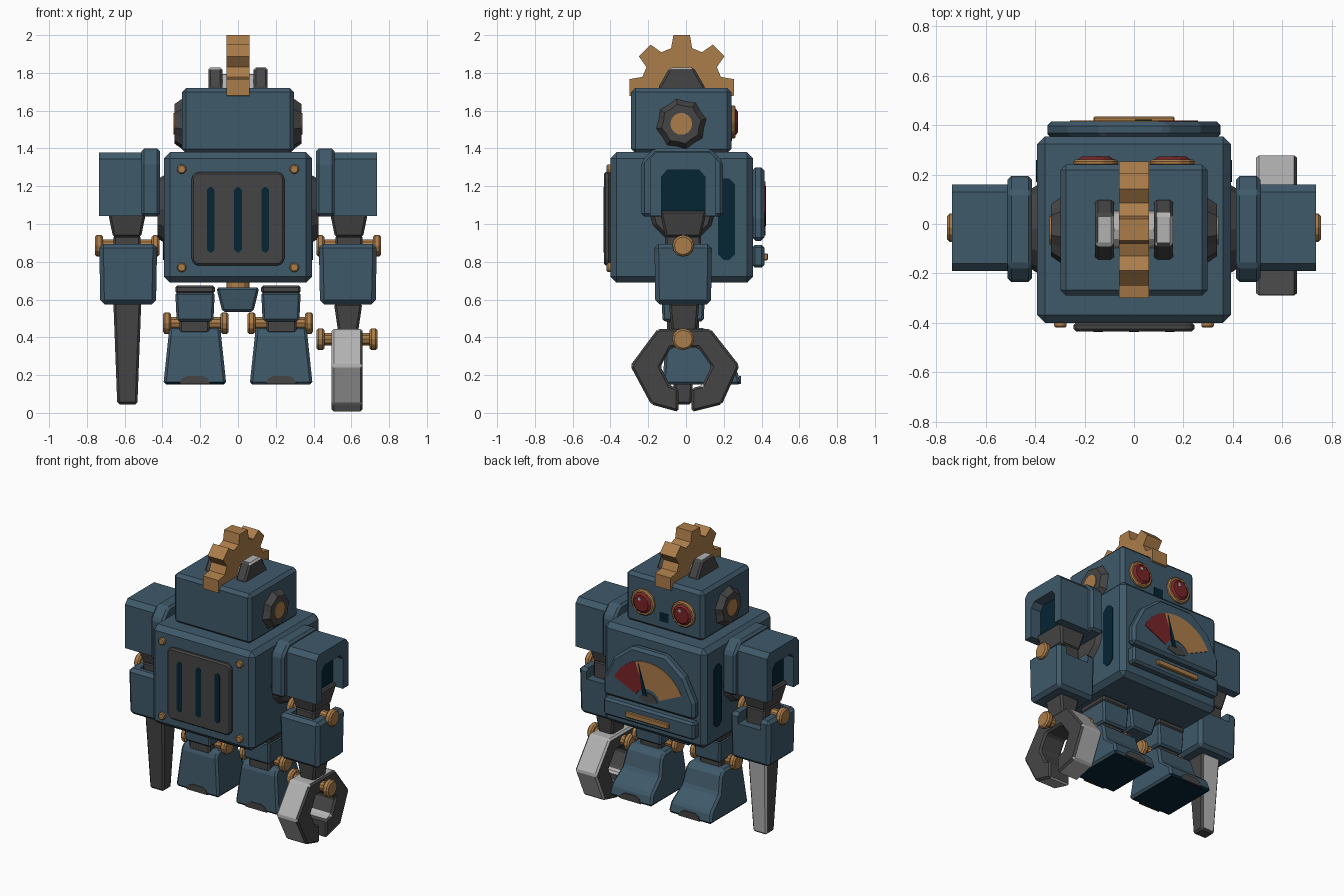
import bpy, bmesh, math
from mathutils import Vector

cube = bpy.data.objects.get("Cube")
if cube:
    bpy.data.objects.remove(cube, do_unlink=True)


def material(name, rgb):
    m = bpy.data.materials.new(name)
    m.use_nodes = True
    col = (*rgb, 1)
    m.diffuse_color = col
    m.node_tree.nodes["Principled BSDF"].inputs["Base Color"].default_value = col
    return m


BLUE = material("steel blue", (.05, .1, .142))
NAVY = material("dark navy", (.0015, .018, .034))
BRASS = material("brass", (.41, .205, .068))
DARK = material("dark grey", (.06, .06, .06))
LIGHT = material("light grey", (.45, .45, .45))
RED = material("dark red", (.19, .018, .022))
CY = -.02  # centre line of head, arms and legs in y


def finish(name, bm, mats, bevel=0, rule=None):
    """Turn a bmesh into an object; rule(normal, centre) gives a slot."""
    bmesh.ops.recalc_face_normals(bm, faces=bm.faces)
    bm.normal_update()
    if rule:
        for f in bm.faces:
            f.material_index = int(rule(f.normal, f.calc_center_median()))
    me = bpy.data.meshes.new(name)
    bm.to_mesh(me)
    bm.free()
    for m in mats:
        me.materials.append(m)
    ob = bpy.data.objects.new(name, me)
    bpy.context.collection.objects.link(ob)
    if bevel:
        mod = ob.modifiers.new("bevel", "BEVEL")
        mod.width, mod.segments, mod.limit_method = bevel, 1, 'ANGLE'
        mod.angle_limit = math.radians(35)
    return ob


def prism(name, pts, axis, a, b, *mats, bevel=0, rule=None, end=1):
    """Extrude a 2D profile along an axis; end scales the far profile."""
    put = {'x': lambda p, t: (t, p[0], p[1]), 'y': lambda p, t: (p[0], t, p[1]),
           'z': lambda p, t: (p[0], p[1], t)}[axis]
    mid = sum((Vector(p) for p in pts), Vector((0, 0))) / len(pts)
    bm = bmesh.new()
    near = [bm.verts.new(put(p, a)) for p in pts]
    far = [bm.verts.new(put(mid + (Vector(p) - mid) * end, b)) for p in pts]
    bm.faces.new(near)
    bm.faces.new(far)
    for i in range(len(pts)):
        j = (i + 1) % len(pts)
        bm.faces.new((near[i], near[j], far[j], far[i]))
    return finish(name, bm, mats, bevel, rule)


def block(name, xs, ys, zs, *mats, foot=(1, 1), bevel=.012, rule=None):
    """Box whose bottom can be scaled to taper it."""
    bm = bmesh.new()
    bmesh.ops.create_cube(bm, size=1)
    lo, hi = zip(xs, ys, zs)
    for v in bm.verts:
        k = foot if v.co.z < 0 else (1, 1)
        v.co = [(lo[i] + hi[i]) / 2 + v.co[i] * (hi[i] - lo[i]) * (k[i] if i < 2 else 1)
                for i in range(3)]
    return finish(name, bm, mats, bevel, rule)


def ring(u, v, r, n, r2=None, turn=0):
    """Regular polygon points, optionally with alternating radii."""
    return [(u + (r if i % 2 == 0 or not r2 else r2) * math.cos(turn + math.tau * i / n),
             v + (r if i % 2 == 0 or not r2 else r2) * math.sin(turn + math.tau * i / n))
            for i in range(n)]


def rect(u0, u1, v0, v1, c=0):
    """Rectangle with cut corners."""
    if not c:
        return [(u0, v0), (u1, v0), (u1, v1), (u0, v1)]
    return [(u0 + c, v0), (u1 - c, v0), (u1, v0 + c), (u1, v1 - c),
            (u1 - c, v1), (u0 + c, v1), (u0, v1 - c), (u0, v0 + c)]


def sector(r0, r1, a0, a1, z, n=8):
    ang = [math.radians(a0 + (a1 - a0) * i / n) for i in range(n + 1)]
    return ([(r1 * math.cos(a), z + r1 * math.sin(a)) for a in ang] +
            [(r0 * math.cos(a), z + r0 * math.sin(a)) for a in reversed(ang)])


def mirrored(pts, s):
    return [(s * u, v) for u, v in pts]


def hinge(name, s, x0, x1, z, r):
    """Brass axle with a round cap on each end."""
    prism(name + "_axle", ring(-.015, z, r * .6, 10), 'x', s * (x0 + .02), s * (x1 - .02), BRASS)
    for part, a, b in (("inner", x0, x0 + .042), ("outer", x1 - .042, x1)):
        prism(f"{name}_{part}_cap", ring(-.015, z, r, 12), 'x', s * a, s * b, BRASS, bevel=.01)


# Torso with ventilated panel
block("torso", (-.392, .392), (-.4, .355), (.69, 1.38), BLUE, bevel=.032)
prism("vent_panel", rect(-.245, .245, .78, 1.275, .025), 'y', -.4, -.435, DARK, bevel=.01)
for i in (-1, 0, 1):
    prism("vent_slot", rect(i * .145 - .02, i * .145 + .02, .85, 1.195, .014),
          'y', -.43, -.438, NAVY)
for s in (-1, 1):
    for z in (.77, 1.29):
        prism("panel_rivet", ring(s * .298, z, .025, 12), 'y', -.395, -.42, BRASS, bevel=.006)
    prism("side_slot", rect(.17, .26, .81, 1.24, .03), 'x', s * .388, s * .397, NAVY)

# Gauge
arch = [(.35, .91), (.35, 1.03), (.27, 1.19), (.13, 1.3)]
prism("gauge_plate", arch + mirrored(arch[::-1], -1), 'y', .35, .415, BLUE, bevel=.018)
prism("gauge_dial", sector(.1, .285, 70, 155, .94), 'y', .41, .42, BRASS)
prism("gauge_red_zone", sector(.1, .285, 25, 70, .94), 'y', .41, .42, RED)
prism("gauge_hub", sector(.001, .075, 15, 165, .94), 'y', .41, .42, DARK)
prism("gauge_needle", [(.005, .99), (.04, .99), (.072, 1.2)], 'y', .418, .424, NAVY)
prism("lower_bar", rect(-.35, .35, .77, .89), 'y', .35, .415, BLUE, bevel=.014)
prism("brass_strip", rect(-.165, .165, .808, .845), 'y', .41, .435, BRASS, bevel=.005)

# Head
block("head", (-.297, .297), (-.29, .24), (1.375, 1.72), BLUE, bevel=.022)
prism("mouth_slot", rect(-.035, .035, 1.44, 1.5), 'y', .236, .243, NAVY)
for s in (-1, 1):
    prism("eye_rim", ring(s * .155, 1.54, .092, 10), 'y', .235, .262, BRASS, bevel=.008)
    prism("eye_lens", ring(s * .155, 1.54, .074, 12), 'y', .26, .274, RED, end=.75)
    prism("eye_glint", ring(s * .155 + .012, 1.568, .011, 8), 'y', .272, .276, LIGHT)
    prism("ear", ring(-.025, 1.53, .14, 16, .125, math.pi / 16), 'x', s * .29, s * .337, DARK, end=.76)
    prism("ear_button", ring(-.025, 1.53, .058, 14), 'x', s * .33, s * .342, BRASS)
    prism("crest_nut", ring(-.023, 1.72, .126, 6), 'x', s * .082, s * .157, DARK, LIGHT, bevel=.012,
          rule=lambda n, c: n.z > .9)
prism("crest_axle", ring(-.023, 1.72, .075, 12), 'x', -.09, .09, LIGHT)

# Crest gear
teeth = []
for i in range(8):
    for r, da in ((.215, -15), (.28, -9), (.28, 9), (.215, 15)):
        a = math.radians(i * 45 + da)
        teeth.append((-.023 + r * math.cos(a), 1.723 + r * math.sin(a)))
prism("crest_gear", teeth, 'x', -.06, .06, BRASS)

# Arms
collar = [(-.235, 1.04), (-.235, 1.33), (-.17, 1.4), (.13, 1.4), (.195, 1.33), (.195, 1.04)]
pad = [(-.19, 1.042), (-.19, 1.345), (-.16, 1.378), (.13, 1.378), (.16, 1.345), (.16, 1.042),
       (.1, 1.042), (.1, 1.25), (.07, 1.285), (-.1, 1.285), (-.13, 1.25), (-.13, 1.042)]
for s in (-1, 1):
    side = "left" if s > 0 else "right"

    def span(a, b):
        return sorted((s * a, s * b))

    prism(side + "_shoulder_joint", ring(CY, 1.08, .185, 12), 'x', s * .38, s * .425, DARK, end=.85)
    prism(side + "_shoulder_collar", collar, 'x', s * .413, s * .512, BLUE, bevel=.015)
    prism(side + "_shoulder_pad", pad, 'x', s * .505, s * .737, BLUE)
    block(side + "_shoulder_recess", span(.5, .66), (-.135, .105), (1.06, 1.29), NAVY, bevel=0)
    block(side + "_upper_arm", span(.485, .69), (-.14, .11), (.93, 1.07), DARK, foot=(.72, .75))
    block(side + "_elbow", span(.515, .66), (-.11, .08), (.8, .94), DARK)
    arm = block(side + "_forearm", span(.428, .735), (-.167, .137), (.575, .895), BLUE,
                foot=(.96, .97), bevel=.022)
    cutter = block("forearm_cutter", span(.495, .67), (-.12, .3), (.825, 1), BLUE, bevel=0)
    cutter.hide_render = True
    cutter.hide_set(True)
    cut = arm.modifiers.new("notch", "BOOLEAN")
    cut.object, cut.operation, cut.solver = cutter, 'DIFFERENCE', 'EXACT'
    hinge(side + "_elbow_pin", s, .415, .757, .885, .057)

# Left hand: open claw
block("claw_wrist", (.508, .658), (-.09, .07), (.4, .58), DARK, foot=(.65, .8))
outer = [(-.04, .005), (-.185, .045), (-.295, .25), (-.15, .445),
         (.13, .445), (.283, .25), (.19, .045), (.03, .005)]
inner = [(.03, .13), (.085, .145), (.135, .245), (.065, .345),
         (-.08, .345), (-.135, .245), (-.085, .145), (-.04, .13)]
prism("claw", outer + inner, 'x', .495, .66, DARK, LIGHT, bevel=.012,
      rule=lambda n, c: abs(n.x) < .5 and abs(c.y) > .09
      and n.dot(c - Vector((.577, -.007, .24))) > 0 or n.z > .9)
hinge("claw_pin", 1, .416, .738, .39, .058)

# Right hand: spike
block("spike", (-.66, -.512), (-.09, .06), (.045, .59), DARK, LIGHT, foot=(.72, .6),
      rule=lambda n, c: n.y > .8)

# Hips and legs
prism("waist_rod", ring(0, CY, .062, 12), 'z', .64, .7, BRASS)
block("pelvis", (-.115, .113), (-.13, .1), (.535, .665), BLUE, foot=(.72, .85))
boot = [(-.125, .15), (-.105, .42), (-.08, .45), (.1, .45), (.135, .42),
        (.165, .31), (.27, .225), (.29, .15)]
patch = [(.145, .152), (.16, .182), (.185, .196), (.27, .196), (.295, .182), (.31, .152)]
for s in (-1, 1):
    side = "left" if s > 0 else "right"
    xs = sorted((s * .123, s * .332))
    block(side + "_hip", xs, (-.13, .1), (.63, .675), DARK)
    block(side + "_thigh", xs, (-.13, .1), (.485, .64), BLUE, foot=(.93, .95))
    block(side + "_knee", sorted((s * .15, s * .31)), (-.1, .07), (.42, .5), DARK)
    hinge(side + "_knee_pin", s, .05, .397, .475, .057)
    ob = prism(side + "_boot", boot, 'x', s * .062, s * .395, BLUE, NAVY, bevel=.014,
               rule=lambda n, c: n.z < -.9)
    for v in ob.data.vertices:  # narrow the boot toward its top
        mid = s * .2285
        v.co.x = mid + (v.co.x - mid) * (1 - .19 * (v.co.z - .15) / .3)
    prism(side + "_heel_patch", mirrored(patch, s), 'y', -.118, -.127, DARK)
    prism(side + "_toe_patch", mirrored(patch, s), 'y', .281, .291, DARK)
